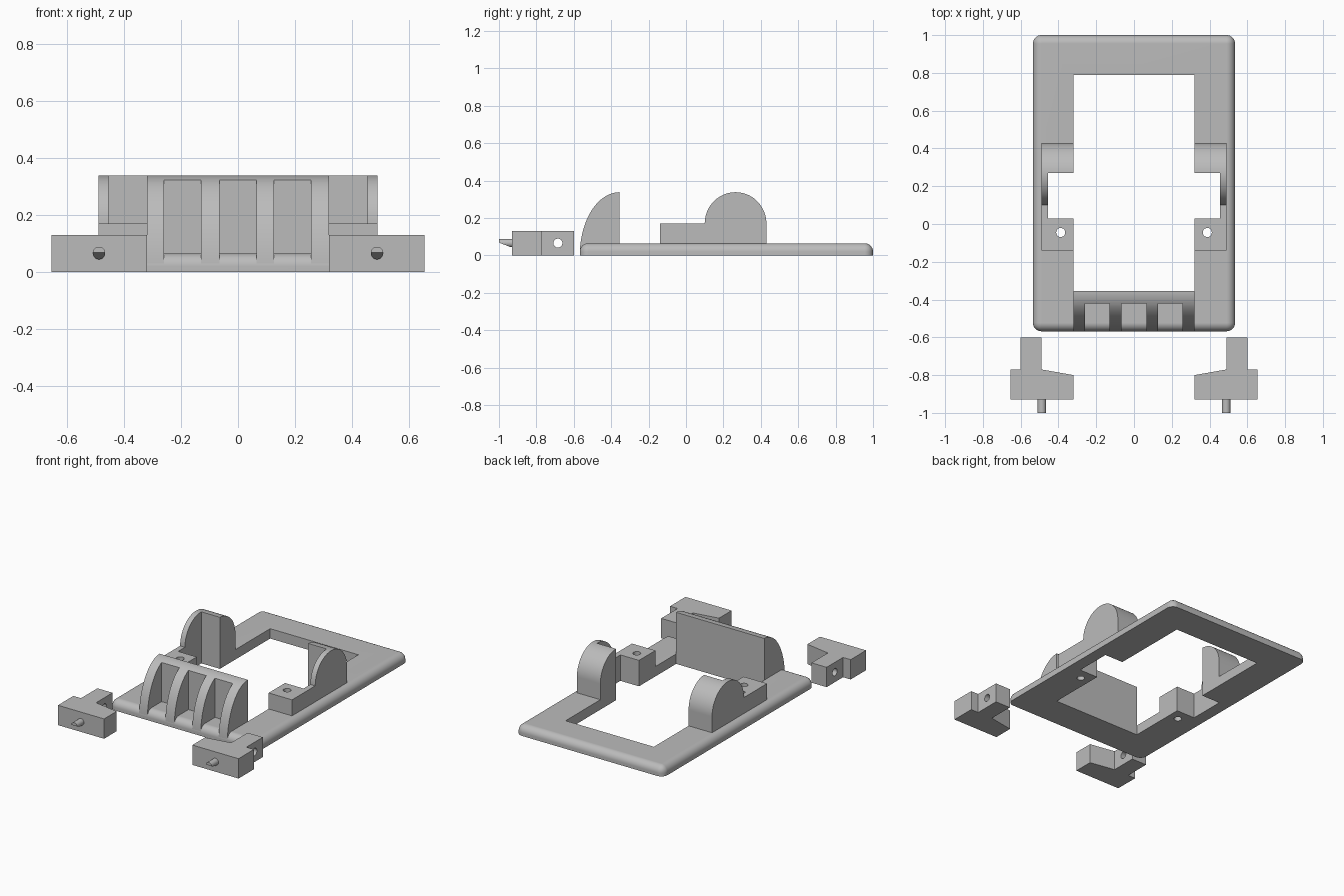
import bpy
import bmesh
from math import sin, cos, pi
from mathutils import Vector, Matrix

cube = bpy.data.objects.get("Cube")
if cube:
    bpy.data.objects.remove(cube, do_unlink=True)

grey = bpy.data.materials.new("plain grey")
grey.use_nodes = True
COLOUR = (0.5, 0.5, 0.5, 1)
grey.diffuse_color = COLOUR
grey.node_tree.nodes["Principled BSDF"].inputs["Base Color"].default_value = COLOUR


def make_object(name, bm):
    bmesh.ops.recalc_face_normals(bm, faces=bm.faces)
    mesh = bpy.data.meshes.new(name)
    bm.to_mesh(mesh)
    bm.free()
    mesh.materials.append(grey)
    obj = bpy.data.objects.new(name, mesh)
    bpy.context.collection.objects.link(obj)
    return obj


def prism(name, outline, low, high, axis="z"):
    """Extrude an (x, y) outline along z, or a (y, z) outline along x."""
    place = (lambda a, b: (a, b, low)) if axis == "z" else (lambda a, b: (low, a, b))
    push = Vector((0, 0, high - low)) if axis == "z" else Vector((high - low, 0, 0))
    bm = bmesh.new()
    face = bm.faces.new([bm.verts.new(place(a, b)) for a, b in outline])
    extruded = bmesh.ops.extrude_face_region(bm, geom=[face], use_keep_orig=True)
    verts = [v for v in extruded["geom"] if isinstance(v, bmesh.types.BMVert)]
    bmesh.ops.translate(bm, vec=push, verts=verts)
    return make_object(name, bm)


def box(name, x, y, z):
    return prism(name, [(x[0], y[0]), (x[1], y[0]), (x[1], y[1]), (x[0], y[1])], *z)


def rod(name, centre, radius, length, axis):
    bm = bmesh.new()
    turn = Matrix.Rotation(pi / 2, 4, {"x": "Y", "y": "X"}[axis]) if axis != "z" else Matrix()
    bmesh.ops.create_cone(bm, cap_ends=True, segments=32, radius1=radius, radius2=radius,
                          depth=length, matrix=Matrix.Translation(centre) @ turn)
    return make_object(name, bm)


def cut(obj, cutter, keep=False):
    mod = obj.modifiers.new("cut", "BOOLEAN")
    mod.operation = "DIFFERENCE"
    mod.solver = "EXACT"
    mod.object = cutter
    bpy.context.view_layer.objects.active = obj
    bpy.ops.object.modifier_apply(modifier=mod.name)
    if not keep:
        bpy.data.objects.remove(cutter, do_unlink=True)


def arc(cy, cz, ry, rz, start, end, steps):
    angles = [start + (end - start) * i / steps for i in range(steps + 1)]
    return [(cy + ry * cos(a), cz + rz * sin(a)) for a in angles]


FRONT, GUARD_BACK, INNER, THICK, TOP = -0.568, -0.355, 0.32, 0.065, 0.338

# Base frame: rounded slab
frame = box("base_frame", (-0.535, 0.535), (FRONT, 1.0), (0, THICK))
bm = bmesh.new()
bm.from_mesh(frame.data)
rounded = [e for e in bm.edges if max(v.co.z for v in e.verts) > 0.01]
bmesh.ops.bevel(bm, geom=rounded, offset=0.045, segments=8, profile=0.5, affect="EDGES")
bm.to_mesh(frame.data)
bm.free()

# Opening with a side notch on each edge
half = [(INNER, GUARD_BACK), (INNER, 0.03), (0.455, 0.03), (0.455, 0.27),
        (INNER, 0.27), (INNER, 0.79)]
opening = half + [(-x, y) for x, y in reversed(half)]
cut(frame, prism("opening_cutter", opening, -0.1, 0.2))

# Curved front guard with three grooves, resting on the frame
guard_outline = arc(GUARD_BACK, 0, FRONT - GUARD_BACK, TOP, 0, pi / 2, 28) + [(GUARD_BACK, 0)]
guard = prism("front_guard", guard_outline, -INNER, INNER, "x")
for x in (-0.195, 0, 0.192):
    cut(guard, box("groove_cutter", (x - 0.065, x + 0.065), (-0.7, -0.42), (-0.1, 0.5)))
cut(guard, frame, keep=True)

# Domed bracket outline with a low step in front
bracket_outline = ([(0.43, THICK)] + arc(0.265, 0.17, 0.165, TOP - 0.17, 0, pi, 40)
                   + [(-0.14, 0.17), (-0.14, THICK)])

parts = [frame, guard]
for side, s in (("left", 1), ("right", -1)):
    # Bracket hollowed by the notch
    bracket = prism(side + "_bracket", bracket_outline, s * INNER, s * 0.49, "x")
    xs = sorted((s * 0.2, s * 0.455))
    cut(bracket, box("notch_cutter", xs, (0.03, 0.27), (-0.1, 0.5)))

    # Pin hole through step and frame
    for part in (bracket, frame):
        cut(part, rod("hole_cutter", (s * 0.388, -0.045, 0.1), 0.024, 0.5, "z"))

    # Loose latch with a cross hole in its stem
    plan = [(INNER, -0.93), (0.655, -0.93), (0.655, -0.77), (0.6, -0.77),
            (0.6, -0.6), (0.49, -0.6), (0.49, -0.77), (INNER, -0.8)]
    latch = prism(side + "_latch", [(s * x, y) for x, y in plan], 0, 0.13)
    cut(latch, rod("hole_cutter", (s * 0.55, -0.685, 0.066), 0.024, 0.4, "x"))

    # Latch pin with a slanted underside
    pin = rod(side + "_latch_pin", (s * 0.488, -0.965, 0.066), 0.022, 0.07, "y")
    wedge = [(-1.02, 0.076), (-0.931, 0.042), (-0.931, 0), (-1.02, 0)]
    cut(pin, prism("wedge_cutter", wedge, s * 0.488 - 0.1, s * 0.488 + 0.1, "x"))
    parts += [bracket, latch, pin]

# Smooth curves, crisp edges
bpy.ops.object.select_all(action="DESELECT")
for part in parts:
    part.select_set(True)
bpy.context.view_layer.objects.active = frame
bpy.ops.object.shade_smooth_by_angle(angle=pi / 6)
for part in parts:
    part.modifiers.new("clean_shading", "WEIGHTED_NORMAL").keep_sharp = True
